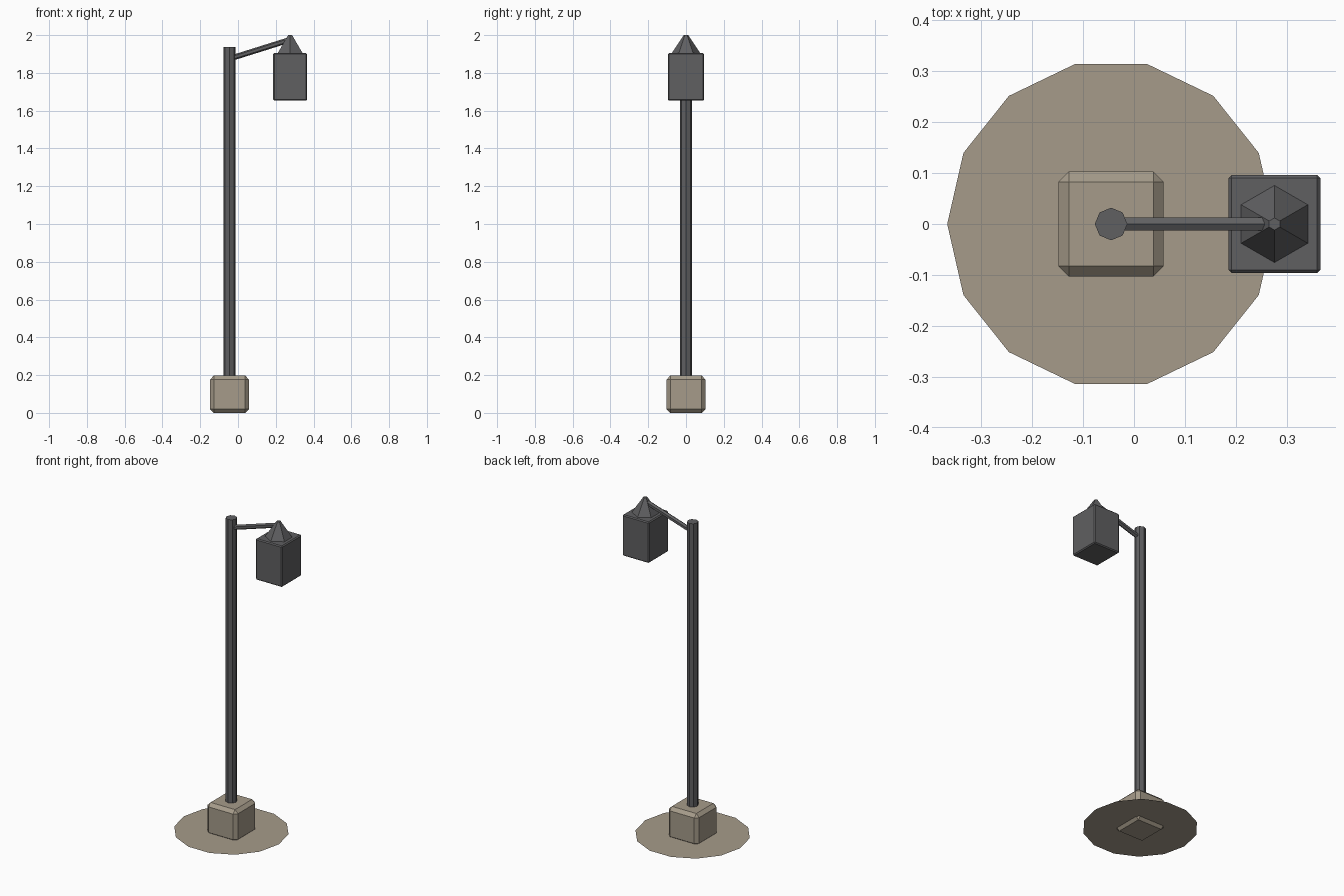
import bpy, bmesh
from math import radians
from mathutils import Matrix, Vector

default = bpy.data.objects.get("Cube")
if default:
    bpy.data.objects.remove(default, do_unlink=True)


def make_material(name, rgb):
    mat = bpy.data.materials.new(name)
    mat.use_nodes = True
    mat.diffuse_color = (*rgb, 1)
    mat.node_tree.nodes["Principled BSDF"].inputs["Base Color"].default_value = (*rgb, 1)
    return mat


stone = make_material("warm stone", (0.38, 0.33, 0.255))
metal = make_material("dark metal", (0.115, 0.115, 0.12))


def finish(name, bm, mat):
    mesh = bpy.data.meshes.new(name)
    bm.to_mesh(mesh)
    bm.free()
    mesh.materials.append(mat)
    obj = bpy.data.objects.new(name, mesh)
    bpy.context.collection.objects.link(obj)
    return obj


def chamfered_box(name, low, high, bevel, mat):
    low, high = Vector(low), Vector(high)
    bm = bmesh.new()
    bmesh.ops.create_cube(bm, size=1, matrix=Matrix.Translation((low + high) / 2)
                          @ Matrix.Diagonal(high - low).to_4x4())
    bmesh.ops.bevel(bm, geom=bm.edges[:], offset=bevel, segments=1,
                    profile=0.5, affect='EDGES')
    return finish(name, bm, mat)


def rod(name, start, end, sides, r1, r2, mat, twist=0):
    """Straight faceted rod or cone between two points."""
    start, end = Vector(start), Vector(end)
    axis = end - start
    matrix = (Matrix.Translation((start + end) / 2)
              @ axis.to_track_quat('Z', 'Y').to_matrix().to_4x4()
              @ Matrix.Rotation(radians(twist), 4, 'Z'))
    if axis.x == 0:
        matrix = Matrix.Translation((start + end) / 2) @ Matrix.Rotation(radians(twist), 4, 'Z')
    bm = bmesh.new()
    bmesh.ops.create_cone(bm, cap_ends=True, segments=sides, radius1=r1, radius2=r2,
                          depth=axis.length, matrix=matrix)
    return finish(name, bm, mat)


POST_X, LAMP_X = -0.045, 0.276

# Flat ground disc
bm = bmesh.new()
bmesh.ops.create_circle(bm, cap_ends=True, segments=14, radius=0.322,
                        matrix=Matrix.Translation((POST_X, 0, 0.016))
                        @ Matrix.Rotation(radians(90), 4, 'Z'))
bmesh.ops.recalc_face_normals(bm, faces=bm.faces[:])
for face in bm.faces:
    if face.normal.z < 0:
        face.normal_flip()
finish("ground_disc", bm, stone)

# Footing block and post
chamfered_box("footing_block", (POST_X - 0.103, -0.103, 0), (POST_X + 0.103, 0.103, 0.197),
              0.02, stone)
rod("post", (POST_X, 0, 0.1), (POST_X, 0, 1.936), 8, 0.032, 0.032, metal)

# Sloping arm with a ridge along its top
rod("arm", (POST_X, 0, 1.875), (LAMP_X - 0.012, 0, 1.972), 6, 0.0147, 0.0147, metal, twist=0)

# Lamp housing and its pointed cap
chamfered_box("lamp_housing", (LAMP_X - 0.09, -0.096, 1.653), (LAMP_X + 0.09, 0.096, 1.905),
              0.006, metal)
rod("lamp_cap", (LAMP_X, 0, 1.9), (LAMP_X, 0, 2.0), 6, 0.079, 0.012, metal)
